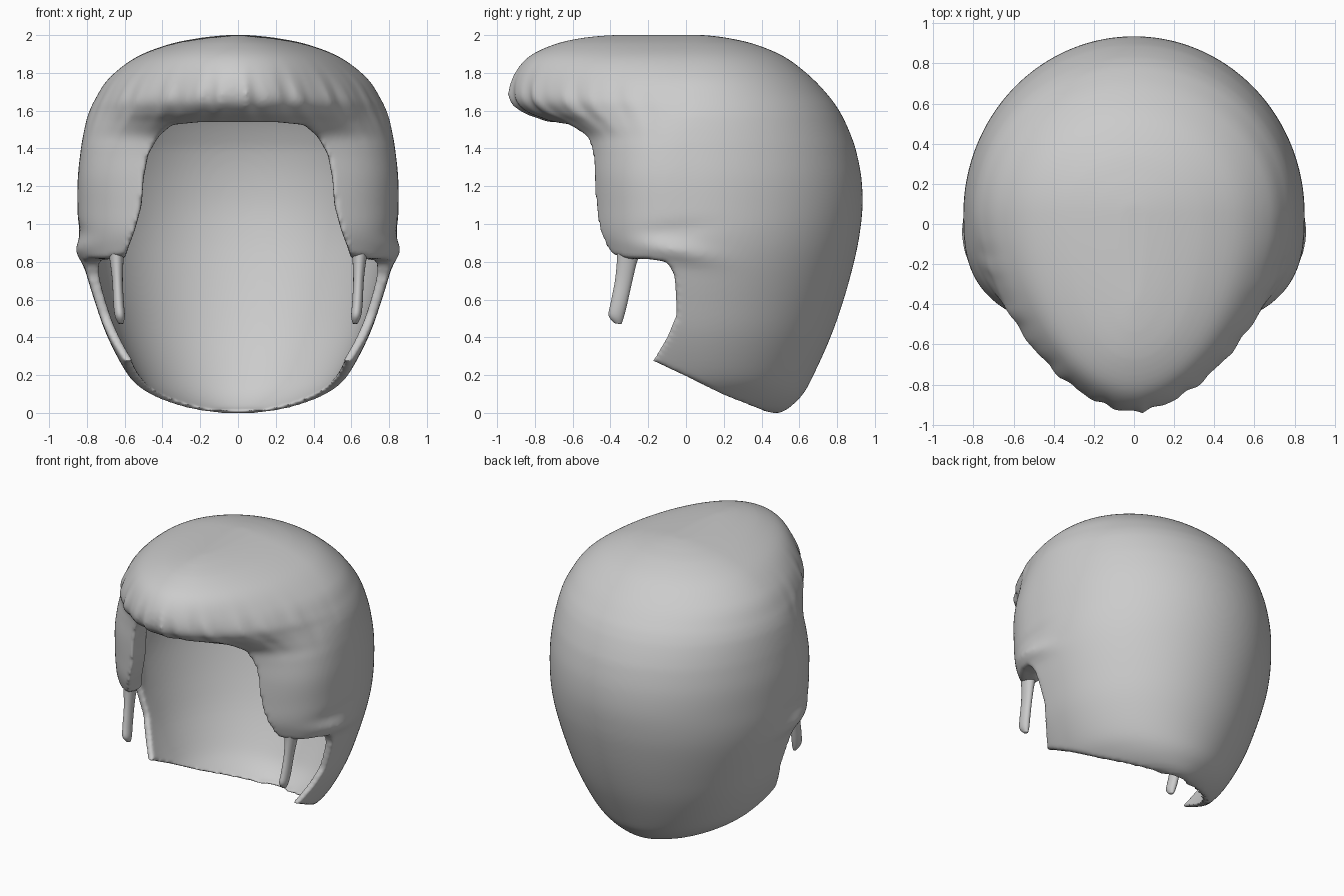
import bpy, bmesh, math
from mathutils import Vector

cube = bpy.data.objects.get("Cube")
if cube:
    bpy.data.objects.remove(cube)

grey = bpy.data.materials.new("light grey")
grey.use_nodes = True
COLOUR = (0.6, 0.6, 0.6, 1)
grey.diffuse_color = COLOUR
grey.node_tree.nodes["Principled BSDF"].inputs["Base Color"].default_value = COLOUR

CENTRE_Y = 0.05
SEGMENTS = 144

# Hair sections: height, half width, front y, back y, squareness of the front
SECTIONS = [
    (2.0, .06, -.4, .1, 2), (1.985, .2, -.55, .22, 2), (1.95, .37, -.7, .37, 2),
    (1.88, .545, -.84, .53, 1.9), (1.77, .685, -.92, .67, 1.75), (1.66, .757, -.93, .77, 1.75),
    (1.59, .79, -.86, .817, 1.75), (1.54, .805, -.73, .843, 1.95), (1.47, .82, -.6, .873, 2.3),
    (1.39, .833, -.555, .9, 2.6), (1.25, .848, -.54, .928, 2.8), (1.1, .85, -.535, .935, 2.8),
    (.95, .845, -.525, .92, 2.8), (.8, .82, -.48, .89, 2.8), (.6, .762, -.5, .835, 2.5),
    (.4, .69, -.5, .765, 2.5), (.2, .582, -.5, .675, 2.5), (.1, .485, -.42, .62, 2.3),
    (.03, .37, -.25, .55, 2), (0, .25, -.1, .5, 2),
]


def link(name, bm):
    bmesh.ops.recalc_face_normals(bm, faces=bm.faces)
    mesh = bpy.data.meshes.new(name)
    bm.to_mesh(mesh)
    bm.free()
    mesh.materials.append(grey)
    obj = bpy.data.objects.new(name, mesh)
    bpy.context.collection.objects.link(obj)
    return obj


def skin(name, rings):
    """Closed solid through a stack of rings."""
    bm = bmesh.new()
    loops = [[bm.verts.new(p) for p in ring] for ring in rings]
    for a, b in zip(loops, loops[1:]):
        for i in range(len(a)):
            j = (i + 1) % len(a)
            bm.faces.new((a[i], a[j], b[j], b[i]))
    bm.faces.new(loops[0])
    bm.faces.new(loops[-1])
    return link(name, bm)


def smooth_rows(rows, steps):
    """Catmull-Rom blend between neighbouring rows."""
    out = []
    for i in range(len(rows) - 1):
        a, b, c, d = (rows[min(max(k, 0), len(rows) - 1)] for k in range(i - 1, i + 3))
        for s in range(steps):
            t = s / steps
            out.append([q + t * (r - p) / 2 + t * t * (2 * p - 5 * q + 4 * r - s4) / 2
                        + t ** 3 * (3 * q - p - 3 * r + s4) / 2
                        for p, q, r, s4 in zip(a, b, c, d)])
    return out + [list(rows[-1])]


def bell(x, middle, width):
    return math.exp(-((x - middle) / width) ** 2)


def section(row, creased):
    z, w, front, back, n = row
    ring = []
    for i in range(SEGMENTS):
        a = 2 * math.pi * i / SEGMENTS
        c, s = math.cos(a), math.sin(a)
        e, depth = (2 / n, CENTRE_Y - front) if s < 0 else (1, back - CENTRE_Y)
        x = math.copysign(abs(c) ** e, c) * w
        y = math.copysign(abs(s) ** e, s) * depth
        if creased:
            # gathered folds around the fringe, and a puffed hem over the ears
            ripple = math.sin(29 * a + 1) + 0.7 * math.sin(47 * a + 5 * z)
            k = 1 + 0.01 * ripple * bell(z, 1.64, .12) * max(0, -s)
            side = bell(y, -.12, .2)
            puff = .03 * bell(z, .84 - .15 * y, .05) - .01 * bell(z, .98 + .1 * y, .04)
            x = x * k + c * puff * side
            y *= k
        ring.append((x, CENTRE_Y + y, z))
    return ring


def prism(name, outline, axis, start, end):
    """Extrude an outline along x or y."""
    def place(u, v, d):
        return (d, u, v) if axis == "x" else (u, d, v)
    return skin(name, [[place(u, v, d) for u, v in outline] for d in (start, end)])


# Outer hair mass
hair = skin("hair_shell", [section(r, True) for r in smooth_rows(SECTIONS, 5)])

# Hollow for the head
hollow_rows = []
for z, w, front, back, n in SECTIONS:
    if z > 1.3:
        hollow_rows.append((1.3 + (z - 1.3) * .9, w * .93, max(front, -.5) + .05, back * .94, 2))
    elif z > .7:
        hollow_rows.append((z + .004, w - .06, -.43, back - .06, 2))
    else:
        hollow_rows.append((z + .004, w - .055, front - .07, back - .06, n))
hollow_rows.append((-.1,) + hollow_rows[-1][1:])
hollow = skin("hollow_cutter", [section(r, False) for r in smooth_rows(hollow_rows, 4)])

# Face opening
half = [(.2, 1.54), (.35, 1.525), (.42, 1.465), (.475, 1.37), (.5, 1.24),
        (.51, 1.1), (.545, .97), (.59, .85), (.61, .75), (.615, .53)]
face = prism("face_cutter", half + [(-x, z) for x, z in reversed(half)], "y", -1.3, -.13)

# Ear notch and sloping hem
notch = prism("notch_cutter", [
    (-1.2, 1), (-.5, 1), (-.47, .92), (-.39, .84), (-.3, .815), (-.2, .815), (-.1, .8),
    (-.06, .73), (-.05, .52), (-.1, .4), (-.175, .275), (0, .195), (.2, .095), (.4, .015),
    (.5, -.015), (.5, -.4), (-1.2, -.4)], "x", -1.2, 1.2)

cutters = (notch, hollow, face)
for cutter in cutters:
    mod = hair.modifiers.new(cutter.name, "BOOLEAN")
    mod.operation = "DIFFERENCE"
    mod.solver = "EXACT"
    mod.object = cutter

# Soften every cut edge
remesh = hair.modifiers.new("soft_remesh", "REMESH")
remesh.mode = "VOXEL"
remesh.voxel_size = 0.0145
soften = hair.modifiers.new("soften", "SMOOTH")
soften.factor = 0.5
soften.iterations = 8

# Bake the result and drop the cutters
graph = bpy.context.evaluated_depsgraph_get()
baked = bpy.data.meshes.new_from_object(hair.evaluated_get(graph))
hair.modifiers.clear()
hair.data = baked
baked.materials.clear()
baked.materials.append(grey)
baked.shade_smooth()
for cutter in cutters:
    bpy.data.objects.remove(cutter)

# Loose lock in front of each ear: x, y, z, half thickness, half depth
LOCK = [(.645, -.29, .92, .055, .08), (.643, -.31, .82, .038, .055), (.638, -.33, .7, .028, .045),
        (.632, -.355, .58, .028, .043), (.625, -.37, .51, .026, .04), (.62, -.36, .472, .012, .018)]
for name, side in (("left_lock", 1), ("right_lock", -1)):
    rings = []
    for x, y, z, rx, ry in smooth_rows(LOCK, 4):
        angles = [2 * math.pi * i / 20 for i in range(20)]
        rings.append([Vector((side * (x + rx * math.cos(a)), y + ry * math.sin(a),
                              z - .15 * ry * math.sin(a))) for a in angles])
    skin(name, rings).data.shade_smooth()
